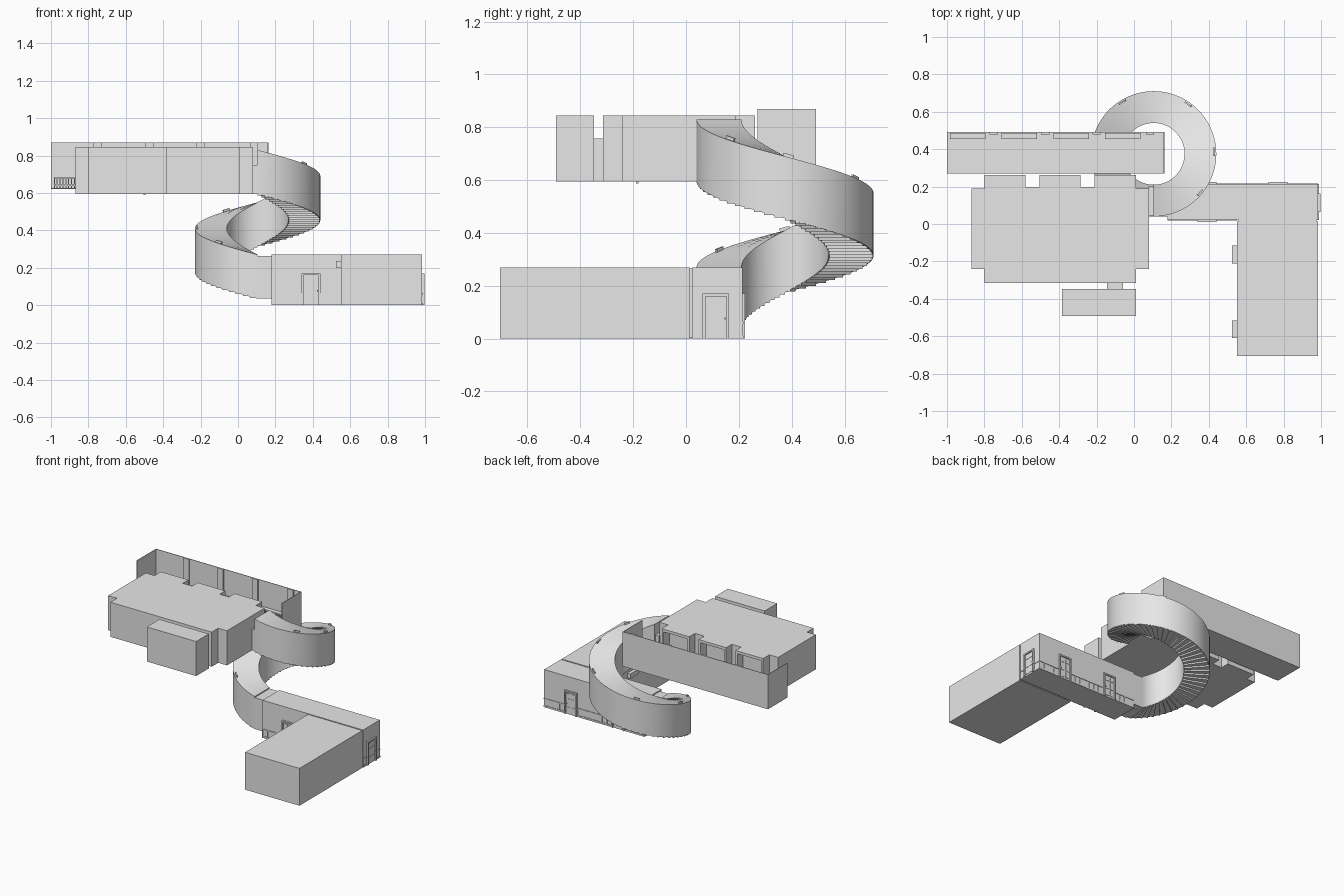
import bpy, bmesh, math

cube = bpy.data.objects.get("Cube")
if cube:
    bpy.data.objects.remove(cube, do_unlink=True)

grey = bpy.data.materials.new("plain_grey")
grey.use_nodes = True
grey.diffuse_color = (0.8, 0.8, 0.8, 1)
grey.node_tree.nodes["Principled BSDF"].inputs["Base Color"].default_value = (0.8, 0.8, 0.8, 1)


def finish(name, bm):
    bmesh.ops.recalc_face_normals(bm, faces=bm.faces)
    mesh = bpy.data.meshes.new(name)
    bm.to_mesh(mesh)
    bm.free()
    mesh.materials.append(grey)
    obj = bpy.data.objects.new(name, mesh)
    bpy.context.scene.collection.objects.link(obj)
    return obj


def add_box(bm, x, y, z):
    """Add a box given its (min, max) on each axis."""
    verts = bmesh.ops.create_cube(bm, size=1)["verts"]
    for v in verts:
        for i, (lo, hi) in enumerate((x, y, z)):
            v.co[i] = lo if v.co[i] < 0 else hi


def boxes(name, *parts):
    bm = bmesh.new()
    for part in parts:
        add_box(bm, *part)
    return finish(name, bm)


def prism(name, outline, z0, z1):
    bm = bmesh.new()
    face = bm.faces.new([bm.verts.new((x, y, z0)) for x, y in outline])
    top = bmesh.ops.extrude_face_region(bm, geom=[face])["geom"]
    for v in top:
        if isinstance(v, bmesh.types.BMVert):
            v.co.z = z1
    return finish(name, bm)


# Lower wing: room and passage
LOW = (0, 0.27)
boxes("lower_room", ((0.55, 0.985), (-0.705, 0.013), LOW))
boxes("lower_passage", ((0.18, 0.985), (0.022, 0.213), LOW))
boxes("passage_joint", ((0.56, 0.975), (0.01, 0.025), (0.005, 0.265)))
for i, y in enumerate((-0.61, -0.21)):
    boxes(f"room_wall_box_{i}", ((0.525, 0.55), (y, y + 0.095), (0.2, 0.235)))


# Doors: jambs, lintel, leaf and raised panels, placed by a local-to-world mapping
def door(name, cx, cy, normal):
    def place(u, d, z):
        if normal[0]:
            return (sorted((cx + d[0] * normal[0], cx + d[1] * normal[0])),
                    (cy + u[0], cy + u[1]), z)
        return ((cx + u[0], cx + u[1]),
                sorted((cy + d[0] * normal[1], cy + d[1] * normal[1])), z)
    proud = (-0.002, 0.011)
    parts = [place((-0.05, -0.04), proud, (0, 0.17)),
             place((0.04, 0.05), proud, (0, 0.17)),
             place((-0.04, 0.04), proud, (0.16, 0.17)),
             place((-0.04, 0.04), (-0.002, 0.002), (0, 0.16))]
    for u in (-0.03, 0.006):
        for z, h in ((0.012, 0.04), (0.062, 0.05), (0.122, 0.028)):
            parts.append(place((u, u + 0.024), (0, 0.005), (z, z + h)))
    parts.append(place((0.032, 0.038), (0, 0.011), (0.072, 0.08)))
    boxes(name, *parts)


door("front_door", 0.39, 0.022, (0, -1))
door("back_door_right", 0.39, 0.213, (0, 1))
door("back_door_left", 0.77, 0.213, (0, 1))
door("end_door", 0.985, 0.113, (1, 0))

# Wainscot strips between the doors
for side, y, spans in (("back", 0.213, ((0.18, 0.34), (0.44, 0.72), (0.82, 0.985))),
                       ("front", 0.022, ((0.18, 0.34), (0.44, 0.55)))):
    parts = []
    for a, b in spans:
        parts.append(((a, b), (y - 0.004, y + 0.004), (0.056, 0.064)))
        parts.append(((a, b), (y - 0.004, y + 0.004), (0, 0.012)))
        n = max(2, round((b - a) / 0.04))
        for i in range(n + 1):
            x = a + (b - a - 0.004) * i / n
            parts.append(((x, x + 0.004), (y - 0.003, y + 0.003), (0.012, 0.056)))
    boxes(f"{side}_wainscot", *parts)
boxes("end_wainscot", *[((0.98, 0.989), span, z) for span in ((0.022, 0.063), (0.163, 0.213))
                        for z in ((0, 0.012), (0.056, 0.064))])

# Spiral stair: channel section swept one turn, with treads underneath
CX, CY, RI, RO = 0.105, 0.375, 0.165, 0.335
BASE, RISE, HEIGHT = 0.035, 0.56, 0.235


def helix(r, t, z):
    a = -math.pi / 2 - math.tau * t
    return (CX + r * math.cos(a), CY + r * math.sin(a), BASE + z)


section = [(RO, 0), (RO, HEIGHT), (RI, HEIGHT), (RI, 0), (RI + 0.004, 0),
           (RI + 0.004, 0.016), (RO - 0.004, 0.016), (RO - 0.004, 0)]
SEG = 96
bm = bmesh.new()
rings = [[bm.verts.new(helix(r, i / SEG, z + RISE * i / SEG)) for r, z in section]
         for i in range(SEG + 1)]
for r0, r1 in zip(rings, rings[1:]):
    for j in range(len(section)):
        k = (j + 1) % len(section)
        bm.faces.new((r0[j], r0[k], r1[k], r1[j]))
bm.faces.new(rings[0])
bm.faces.new(rings[-1])
stair = finish("spiral_stair_shell", bm)
bpy.context.view_layer.objects.active = stair
stair.select_set(True)
bpy.ops.object.shade_smooth_by_angle(angle=math.radians(35))

STEPS = 52
bm = bmesh.new()
for s in range(STEPS):
    z = RISE * (s + 0.3) / STEPS
    corners = [(RI + 0.003, s), (RO - 0.003, s), (RO - 0.003, s + 1), (RI + 0.003, s + 1)]
    low, high = [[bm.verts.new(helix(r, t / STEPS, z + dz)) for r, t in corners]
                 for dz in (0, 0.03)]
    bm.faces.new(low)
    bm.faces.new(high)
    for j in range(4):
        k = (j + 1) % 4
        bm.faces.new((low[j], low[k], high[k], high[j]))
finish("stair_treads", bm)

# Small fittings along the stair roof
for i, deg in enumerate((40, 90, 149, 215, 268, 310)):
    t = deg / 360
    fitting = boxes(f"roof_fitting_{i}", ((-0.004, 0.004), (-0.02, 0.02), (-0.01, 0.012)))
    fitting.location = helix(RO - 0.012, t, RISE * t + HEIGHT)
    fitting.rotation_euler = (-math.atan(RISE / (math.tau * RO)), 0,
                              -math.pi / 2 - math.tau * t)

# Flat landings joining the stair to both levels
boxes("lower_landing", ((0.1, 0.185), (0.04, 0.21), (0.035, 0.262)))
boxes("upper_landing", ((0.075, 0.108), (0.045, 0.2), (0.595, 0.75)))

# Upper hall: stepped outline with three open bays at the back
H0, H1 = 0.595, 0.845
prism("upper_hall", [(-0.8, -0.315), (0.01, -0.315), (0.01, -0.24), (0.08, -0.24),
                     (0.08, 0.19), (0.01, 0.19), (0.01, 0.197), (-0.8, 0.197),
                     (-0.8, 0.19), (-0.87, 0.19), (-0.87, -0.24), (-0.8, -0.24)], H0, H1)
for i, x in enumerate((-0.8, -0.505, -0.21)):
    e = x + 0.22
    y = (0.19, 0.262)
    boxes(f"bay_{i}", ((x, e), y, (H1 - 0.02, H1)), ((x, e), y, (H0, 0.625)),
          ((x, x + 0.015), y, (H0, H1)), ((e - 0.015, e), y, (H0, H1)))
    rail = [((x, e), (0.245, 0.26), (0.7, 0.71))]
    for k in range(1, 12):
        bx = x + 0.22 * k / 12
        rail.append(((bx - 0.003, bx + 0.003), (0.25, 0.256), (0.62, 0.702)))
    boxes(f"bay_railing_{i}", *rail)
boxes("hall_drain", ((-0.505, -0.495), (-0.19, -0.18), (0.588, 0.6)))

# Side annex and its connector
boxes("annex", ((-0.385, 0.01), (-0.492, -0.348), (H0, H1)))
boxes("annex_connector", ((-0.145, -0.06), (-0.35, -0.31), (H0, 0.757)))

# Roofless gallery behind the hall, open towards it
G0, G1 = 0.62, 0.87
boxes("gallery", ((-1, 0.162), (0.27, 0.492), (G0, G0 + 0.006)),
      ((-1, 0.162), (0.488, 0.492), (G0, G1)),
      ((-1, -0.996), (0.27, 0.492), (G0, G1)),
      ((0.158, 0.162), (0.27, 0.492), (G0, G1)))
boxes("gallery_pilasters", *[((x - 0.022, x + 0.022), (0.478, 0.489), (G0, G1))
                             for x in (-0.75, -0.475, -0.2, 0.085)])

# Slatted benches along the gallery wall
for i in range(4):
    x = -0.985 + 0.277 * i
    parts = [((x, x + 0.19), (0.455, 0.487), (0.676, 0.684)),
             ((x, x + 0.19), (0.46, 0.485), (0.636, 0.644))]
    for k in range(13):
        bx = x + 0.184 * k / 12
        parts.append(((bx, bx + 0.006), (0.46, 0.485), (0.625, 0.68)))
    boxes(f"gallery_bench_{i}", *parts)
